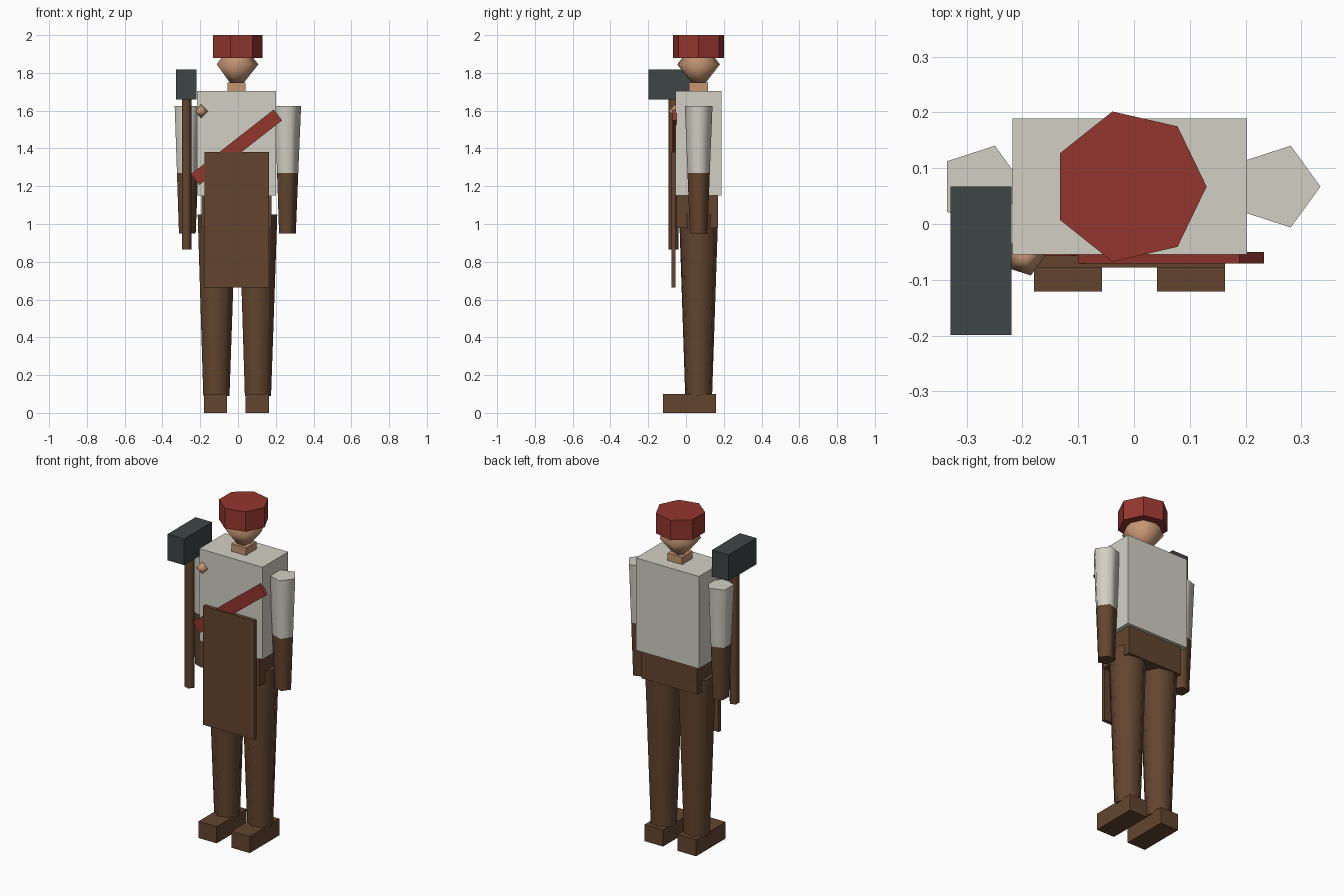
import bpy, bmesh, math
from mathutils import Matrix

if "Cube" in bpy.data.objects:
    bpy.data.objects.remove(bpy.data.objects["Cube"], do_unlink=True)


def material(name, hex_code):
    rgb = [int(hex_code[i:i + 2], 16) / 255 for i in (0, 2, 4)]
    linear = [c / 12.92 if c < 0.04 else ((c + 0.055) / 1.055) ** 2.4 for c in rgb]
    mat = bpy.data.materials.new(name)
    mat.use_nodes = True
    mat.diffuse_color = (*linear, 1)
    mat.node_tree.nodes["Principled BSDF"].inputs["Base Color"].default_value = (*linear, 1)
    return mat


CREAM = material("cream cloth", "d2d0c4")
RED = material("red cloth", "94362f")
BROWN = material("brown leather", "63452f")
IRON = material("dark iron", "3f4545")
SKIN = material("skin", "c69674")

MID_X, MID_Y = -0.008, 0.067   # body axis


def finish(name, bm, mat, location, smooth_angle=None):
    mesh = bpy.data.meshes.new(name)
    bm.to_mesh(mesh)
    bm.free()
    mesh.materials.append(mat)
    obj = bpy.data.objects.new(name, mesh)
    obj.location = location
    bpy.context.collection.objects.link(obj)
    if smooth_angle:
        bpy.ops.object.select_all(action='DESELECT')
        obj.select_set(True)
        bpy.context.view_layer.objects.active = obj
        bpy.ops.object.shade_smooth_by_angle(angle=math.radians(smooth_angle))
    return obj


def box(name, mat, x, y, z):
    """Box from (low, high) ranges on each axis."""
    bm = bmesh.new()
    bmesh.ops.create_cube(bm, size=1)
    bmesh.ops.scale(bm, vec=[hi - lo for lo, hi in (x, y, z)], verts=bm.verts)
    return finish(name, bm, mat, [(lo + hi) / 2 for lo, hi in (x, y, z)])


def tube(name, mat, x, y, z, r_low, r_high, sides, smooth_angle=None):
    """Upright tapered prism with a corner towards +x."""
    bm = bmesh.new()
    bmesh.ops.create_cone(bm, cap_ends=True, segments=sides, radius1=r_low,
                          radius2=r_high, depth=z[1] - z[0])
    first = max(bm.verts, key=lambda v: v.co.x)
    turn = -math.atan2(first.co.y, first.co.x)
    bmesh.ops.rotate(bm, matrix=Matrix.Rotation(turn, 3, 'Z'), verts=bm.verts)
    return finish(name, bm, mat, (x, y, sum(z) / 2), smooth_angle)


def bicone(name, mat, centre, radius, half_height, sides):
    """Two cones joined at the waist."""
    bm = bmesh.new()
    ring = [bm.verts.new((radius * math.cos(a), radius * math.sin(a), 0))
            for a in (math.tau * i / sides for i in range(sides))]
    top, bottom = (bm.verts.new((0, 0, h)) for h in (half_height, -half_height))
    for i in range(sides):
        a, b = ring[i], ring[(i + 1) % sides]
        bm.faces.new((a, b, top))
        bm.faces.new((b, a, bottom))
    return finish(name, bm, mat, centre, 120)


# Head, neck and cap
bicone("head", SKIN, (MID_X, MID_Y, 1.845), 0.116, 0.145, 7)
box("neck", SKIN, (MID_X - 0.048, MID_X + 0.048), (MID_Y - 0.05, MID_Y + 0.05), (1.68, 1.75))
tube("cap", RED, MID_X, MID_Y, (1.88, 2.0), 0.138, 0.138, 7)

# Torso and hips
box("torso", CREAM, (-0.218, 0.202), (-0.055, 0.189), (1.15, 1.705))
box("hips", BROWN, (-0.193, 0.177), (-0.05, 0.17), (0.98, 1.15))

# Arms and legs
for side, s in (("left", 1), ("right", -1)):
    arm_x, leg_x = MID_X + s * 0.265, MID_X + s * 0.11
    tube(side + "_sleeve", CREAM, arm_x, MID_Y, (1.27, 1.625), 0.062, 0.077, 5, 80)
    tube(side + "_forearm", BROWN, arm_x, MID_Y, (0.95, 1.27), 0.049, 0.062, 5, 80)
    tube(side + "_leg", BROWN, leg_x, MID_Y, (0.09, 1.05), 0.073, 0.106, 7, 80)
    box(side + "_boot", BROWN, (leg_x - 0.061, leg_x + 0.061), (-0.121, 0.16), (0, 0.1))

# Apron and diagonal sash
box("apron", BROWN, (-0.178, 0.163), (-0.078, -0.056), (0.665, 1.38))
sash = box("sash", RED, (MID_X - 0.278, MID_X + 0.278), (-0.071, -0.05), (1.37, 1.442))
sash.rotation_euler.y = -math.radians(38)

# Small knob on the chest
bicone("chest_knob", SKIN, (-0.196, -0.058, 1.597), 0.036, 0.037, 5)

# Hammer
tube("hammer_handle", BROWN, -0.274, -0.066, (0.865, 1.67), 0.029, 0.029, 5, 80)
box("hammer_head", IRON, (-0.329, -0.219), (-0.199, 0.067), (1.66, 1.818))
